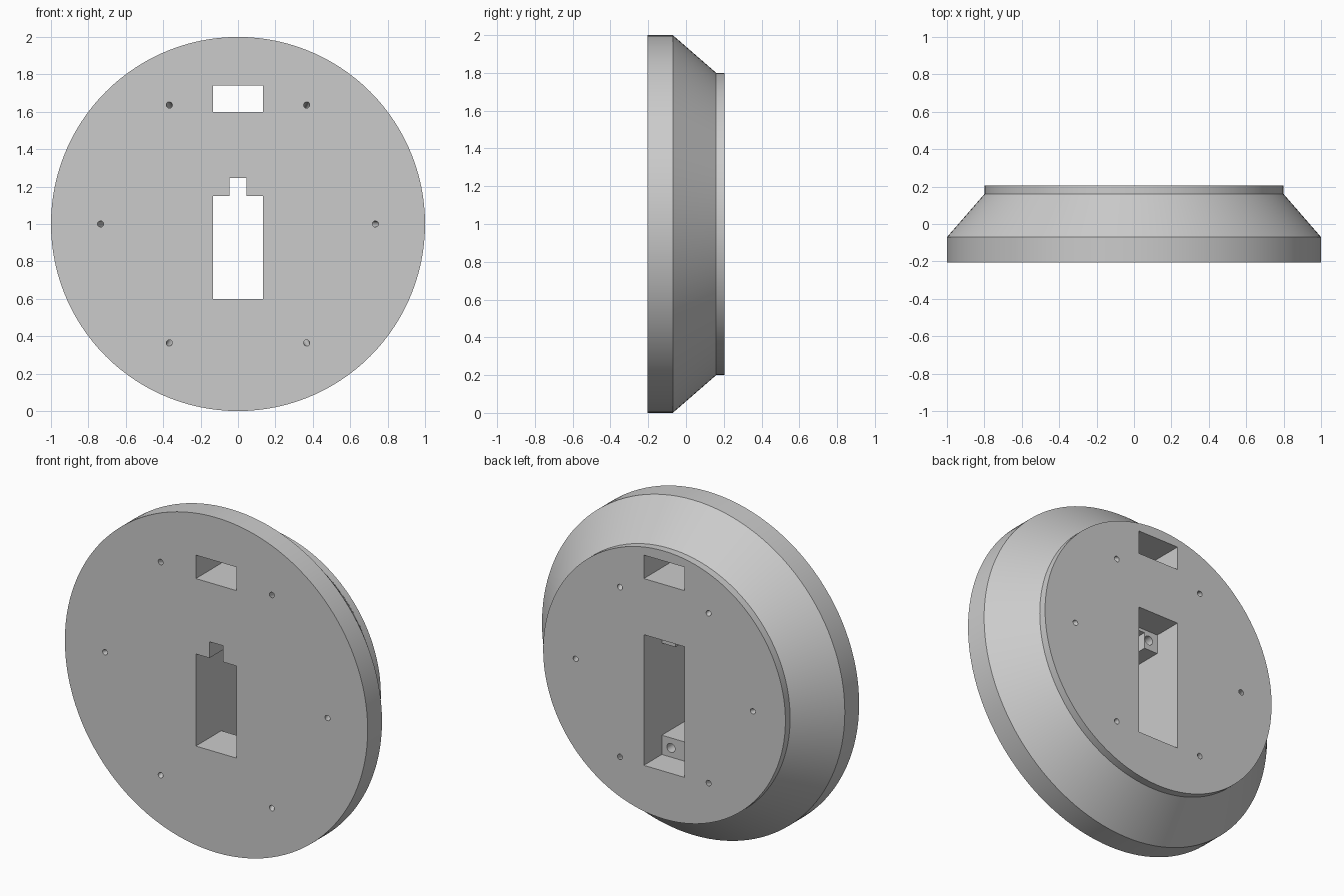
import bpy, bmesh, math
from mathutils import Vector, Matrix

if "Cube" in bpy.data.objects:
    bpy.data.objects.remove(bpy.data.objects["Cube"])

grey = bpy.data.materials.new("plain grey")
grey.diffuse_color = (0.6, 0.6, 0.6, 1)
grey.use_nodes = True
grey.node_tree.nodes["Principled BSDF"].inputs["Base Color"].default_value = grey.diffuse_color


def make_object(name, bm):
    bmesh.ops.recalc_face_normals(bm, faces=bm.faces)
    mesh = bpy.data.meshes.new(name)
    bm.to_mesh(mesh)
    bm.free()
    obj = bpy.data.objects.new(name, mesh)
    bpy.context.collection.objects.link(obj)
    return obj


def box(name, x, y0, y1, z0, z1):
    """Box centred on x = 0 with half width x."""
    bm = bmesh.new()
    size = Matrix.Diagonal((2 * x, y1 - y0, z1 - z0, 1))
    place = Matrix.Translation((0, (y0 + y1) / 2, (z0 + z1) / 2))
    bmesh.ops.create_cube(bm, size=1, matrix=place @ size)
    return make_object(name, bm)


def rod(name, a, b, radius):
    """Round bar from point a to point b."""
    a, b = Vector(a), Vector(b)
    bm = bmesh.new()
    turn = (b - a).to_track_quat('Z', 'Y').to_matrix().to_4x4()
    bmesh.ops.create_cone(bm, cap_ends=True, segments=20, radius1=radius, radius2=radius,
                          depth=(b - a).length, matrix=Matrix.Translation((a + b) / 2) @ turn)
    return make_object(name, bm)


# Disc: straight rim, sloping shoulder, short back rim
SEGMENTS = 120
profile = [(1.0, -0.205), (1.0, -0.07), (0.8, 0.16), (0.8, 0.205)]
bm = bmesh.new()
rings = []
for r, y in profile:
    angles = [2 * math.pi * i / SEGMENTS for i in range(SEGMENTS)]
    rings.append([bm.verts.new((r * math.cos(t), y, 1 + r * math.sin(t))) for t in angles])
for low, high in zip(rings, rings[1:]):
    for i in range(SEGMENTS):
        j = (i + 1) % SEGMENTS
        bm.faces.new((low[i], low[j], high[j], high[i]))
bm.faces.new(rings[0])
bm.faces.new(rings[-1])
disc = make_object("disc_body", bm)
disc.data.materials.append(grey)

# Openings: upper slot, central window, cable notch, deeper pocket from the back
cutters = [
    box("slot_cutter", 0.135, -0.4, 0.4, 1.6, 1.74),
    box("window_cutter", 0.135, -0.4, 0.4, 0.6, 1.15),
    box("notch_cutter", 0.045, -0.4, 0.1, 1.1, 1.247),
    box("pocket_cutter", 0.135, 0.035, 0.4, 0.485, 1.265),
]

# Four blind mounting holes in the pocket ledges
for x in (-0.075, 0.075):
    for z in (0.54, 1.21):
        cutters.append(rod("mounting_hole_cutter", (x, -0.13, z), (x, 0.1, z), 0.027))

# Six narrow holes that slant inwards from front to back
for i in range(6):
    t = math.radians(60 * i)
    ends = [(r * math.cos(t), y, 1 + r * math.sin(t)) for r, y in ((0.753, -0.255), (0.567, 0.255))]
    cutters.append(rod("slanted_hole_cutter", *ends, 0.016))

for cutter in cutters:
    mod = disc.modifiers.new(cutter.name, 'BOOLEAN')
    mod.operation = 'DIFFERENCE'
    mod.solver = 'EXACT'
    mod.object = cutter

# Apply the cuts and remove the cutters
bpy.context.view_layer.update()
depsgraph = bpy.context.evaluated_depsgraph_get()
cut_mesh = bpy.data.meshes.new_from_object(disc.evaluated_get(depsgraph))
disc.modifiers.clear()
disc.data = cut_mesh
for cutter in cutters:
    bpy.data.objects.remove(cutter)

# One colour, smooth round walls with sharp rims
cut_mesh.materials.clear()
cut_mesh.materials.append(grey)
for p in cut_mesh.polygons:
    p.material_index = 0
bpy.context.view_layer.objects.active = disc
disc.select_set(True)
bpy.ops.object.shade_smooth_by_angle(angle=math.radians(25))
